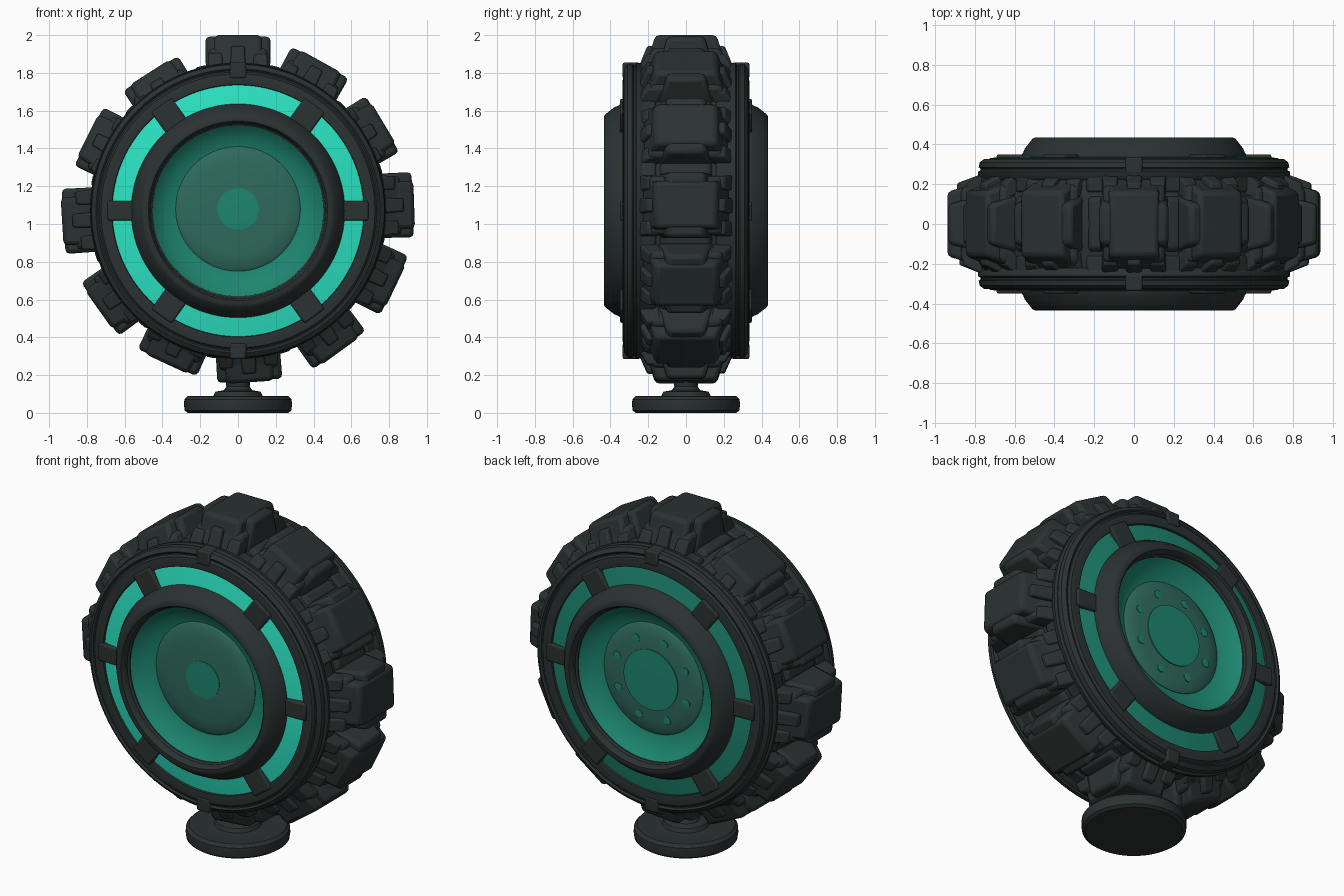
import bpy, bmesh, math, random

if "Cube" in bpy.data.objects:
    bpy.data.objects.remove(bpy.data.objects["Cube"])

random.seed(4)
CZ = 1.07          # height of the wheel axis
SEG = 96


def material(name, rgb):
    m = bpy.data.materials.new(name)
    m.diffuse_color = (*rgb, 1)
    m.use_nodes = True
    m.node_tree.nodes["Principled BSDF"].inputs["Base Color"].default_value = m.diffuse_color
    return m


DARK = material("dark rubber", (0.023, 0.032, 0.031))
BRIGHT = material("bright teal", (0.024, 0.78, 0.55))
TEAL = material("mid teal", (0.012, 0.235, 0.160))
DULL = material("dull teal", (0.028, 0.145, 0.108))


def finish(bm, name, mat, bevel=0, angle=35):
    bmesh.ops.remove_doubles(bm, verts=bm.verts, dist=1e-5)
    bmesh.ops.recalc_face_normals(bm, faces=bm.faces)
    me = bpy.data.meshes.new(name)
    bm.to_mesh(me)
    bm.free()
    me.materials.append(mat)
    ob = bpy.data.objects.new(name, me)
    bpy.context.collection.objects.link(ob)
    if bevel:
        mod = ob.modifiers.new("bevel", 'BEVEL')
        mod.width = bevel
        mod.segments = 2
    bpy.ops.object.select_all(action='DESELECT')
    ob.select_set(True)
    bpy.context.view_layer.objects.active = ob
    bpy.ops.object.shade_smooth_by_angle(angle=math.radians(angle))
    return ob


def lathe(name, profile, mat, side=1, upright=False, cx=0, cz=CZ):
    """Revolve a closed (radius, offset) profile about the wheel axis, or about z."""
    bm = bmesh.new()
    rings = []
    for i in range(SEG):
        a = 2 * math.pi * i / SEG
        c, s = math.cos(a), math.sin(a)
        rings.append([bm.verts.new((r * c, r * s, h) if upright else
                                   (cx + r * c, side * h, cz + r * s)) for r, h in profile])
    n = len(profile)
    for i in range(SEG):
        p, q = rings[i], rings[(i + 1) % SEG]
        for j in range(n):
            k = (j + 1) % n
            if profile[j][0] < 1e-6 and profile[k][0] < 1e-6:
                continue
            bm.faces.new((p[j], p[k], q[k], q[j]))
    bmesh.ops.dissolve_degenerate(bm, dist=1e-5, edges=bm.edges)
    return finish(bm, name, mat)


def block(bm, deg, r0, r1, w0, w1, ya, yb, ta=None, tb=None, t=0.0):
    """Tapered block at an angle on the wheel: base spans ya..yb, top spans ta..tb."""
    ta = ya if ta is None else ta
    tb = yb if tb is None else tb
    a = math.radians(deg)
    c, s = math.cos(a), math.sin(a)
    v = []
    for r, w, y0, y1 in ((r0, w0, ya, yb), (r1, w1, ta, tb)):
        for dt, y in ((-w / 2, y0), (w / 2, y0), (w / 2, y1), (-w / 2, y1)):
            d = t + dt
            v.append(bm.verts.new((r * c - d * s, y, CZ + r * s + d * c)))
    for f in ((3, 2, 1, 0), (4, 5, 6, 7), (0, 1, 5, 4), (1, 2, 6, 5), (2, 3, 7, 6), (3, 0, 4, 7)):
        bm.faces.new([v[i] for i in f])


# Tyre carcass
lathe("tyre_carcass", [(0.0, -0.28), (0.74, -0.28), (0.755, -0.2), (0.772, -0.1), (0.775, 0),
                       (0.772, 0.1), (0.755, 0.2), (0.74, 0.28), (0.0, 0.28)], DARK)

# Tread lugs: irregularly spaced, (angle, outer radius)
LUGS = [(90, 0.93), (61, 0.905), (31, 0.90), (2, 0.933), (-25.5, 0.925), (-54, 0.92),
        (-86, 0.91), (245, 0.895), (215.5, 0.905), (183.5, 0.933), (153.5, 0.89), (122.5, 0.87)]
lugs, ribs, webs = bmesh.new(), bmesh.new(), bmesh.new()
for deg, r in LUGS:
    # wide middle and narrower ends give an eight-sided outline
    block(lugs, deg, 0.72, r - 0.008, 0.34, 0.345, -0.15, 0.15, -0.10, 0.10)
    block(lugs, deg, 0.72, r, 0.27, 0.25, -0.225, 0.225, -0.162, 0.162)
    block(lugs, deg, 0.72, r - 0.07, 0.31, 0.31, -0.245, 0.245, -0.18, 0.18)
    # ribs on both shoulders of the lug
    for s in (-1, 1):
        for t in (-0.12, 0.0, 0.12):
            h = r - (0.09 if t else 0.045) + random.uniform(-0.015, 0.01)
            y = sorted((s * 0.15, s * 0.268))
            yt = sorted((s * 0.13, s * 0.205))
            block(ribs, deg, 0.72, h, 0.085, 0.07, *y, *yt, t=t)
    # low webs filling the valley beside the lug
    block(webs, deg + 14.5, 0.72, 0.79, 0.10, 0.06, -0.17, 0.17, -0.12, 0.12)
    for s in (-1, 1):
        y = sorted((s * 0.16, s * 0.255))
        block(webs, deg + 14.5, 0.72, 0.775, 0.12, 0.09, *y)
finish(lugs, "tread_lugs", DARK, 0.022)
finish(ribs, "lug_ribs", DARK, 0.01)
finish(webs, "tread_webs", DARK, 0.012)

for side, label in ((-1, "front"), (1, "back")):
    # Stepped outer rim
    lathe(label + "_rim", [(0.60, 0.22), (0.765, 0.22), (0.782, 0.24), (0.785, 0.262), (0.770, 0.270),
                           (0.770, 0.278), (0.780, 0.285), (0.775, 0.310), (0.752, 0.327),
                           (0.742, 0.318), (0.735, 0.318), (0.725, 0.330), (0.690, 0.335),
                           (0.668, 0.332), (0.662, 0.30), (0.60, 0.30)], DARK, side)
    # Glowing ring behind the spokes, sloping outwards
    lathe(label + "_light_ring", [(0.54, 0.28), (0.67, 0.28), (0.67, 0.318), (0.62, 0.328),
                                  (0.54, 0.342)], BRIGHT if side < 0 else TEAL, side)
    # Raised hub collar
    lathe(label + "_hub_collar", [(0.45, 0.2), (0.566, 0.2), (0.566, 0.345), (0.556, 0.36),
                                  (0.548, 0.38), (0.510, 0.428), (0.498, 0.435), (0.475, 0.435),
                                  (0.466, 0.425), (0.462, 0.395), (0.452, 0.385)], DARK, side)
    # Dished glass, domed centre and hub spot
    lathe(label + "_dish", [(0.0, 0.2), (0.458, 0.2), (0.458, 0.385), (0.43, 0.355), (0.39, 0.328),
                            (0.34, 0.308), (0.30, 0.30), (0.0, 0.30)], TEAL, side)
    lathe(label + "_dome", [(0.0, 0.25), (0.33, 0.25), (0.33, 0.308), (0.315, 0.318), (0.25, 0.326),
                            (0.15, 0.333), (0.0, 0.336)], DULL, side, cz=CZ + 0.01)
    spot = 0.11 if side < 0 else 0.18
    lathe(label + "_centre_spot", [(0.0, 0.32), (spot, 0.32), (spot, 0.337), (0.0, 0.340)],
          TEAL, side, cz=CZ + 0.01)
    # Six spokes bridging the light ring: slim level ones, wider diagonal ones
    bm = bmesh.new()
    for deg in (0, 54, 126, 180, 234, 306):
        y = sorted((side * 0.27, side * 0.35))
        w = 0.105 if deg % 180 == 0 else 0.132
        block(bm, deg, 0.545, 0.69, w, w, *y)
    finish(bm, label + "_spokes", DARK, 0.01)
    # Clips on the top and bottom of the rim
    bm = bmesh.new()
    for deg in (90, 270):
        y = sorted((side * 0.25, side * 0.336))
        block(bm, deg, 0.70, 0.785, 0.09, 0.085, *y)
    finish(bm, label + "_rim_clips", DARK, 0.01)

# Small flecks around the back centre spot
SEG = 16
for k in range(8):
    a = math.radians(45 * k + 20)
    lathe("back_fleck_%d" % (k + 1), [(0.0, 0.31), (0.024, 0.31), (0.024, 0.330), (0.0, 0.332)], TEAL, 1,
          cx=0.245 * math.cos(a), cz=CZ + 0.01 + 0.245 * math.sin(a))
SEG = 64

# Stand: foot disc with stepped neck
lathe("stand", [(0.0, 0.0), (0.265, 0.0), (0.282, 0.012), (0.286, 0.04), (0.284, 0.07), (0.268, 0.088),
                (0.24, 0.09), (0.20, 0.082), (0.13, 0.09), (0.12, 0.112), (0.075, 0.12), (0.062, 0.14),
                (0.07, 0.22), (0.0, 0.22)], DARK, upright=True)
